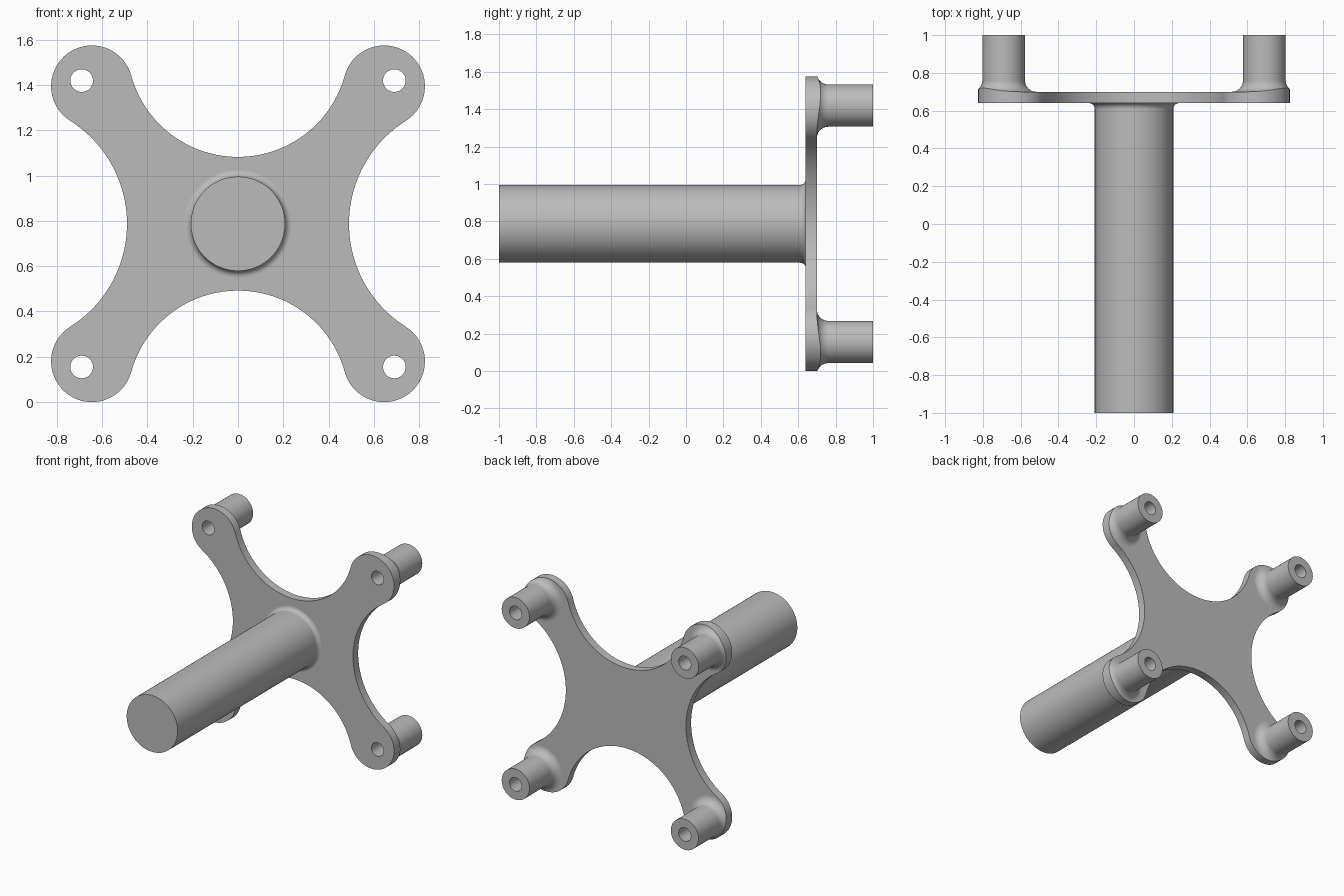
import bpy, bmesh
from math import sin, cos, pi, atan2, hypot, radians
from mathutils import Matrix

if "Cube" in bpy.data.objects:
    bpy.data.objects.remove(bpy.data.objects["Cube"])

CZ = 0.787                       # height of the shaft axis
FRONT, BACK, END = 0.64, 0.70, 1.0   # plate faces and boss ends along y
LOBE, LOBE_R = (0.645, 0.607), 0.18
BOSS, BOSS_R, HOLE_R = (0.69, 0.632), 0.113, 0.05

steel = bpy.data.materials.new("satin grey")
steel.use_nodes = True
steel.diffuse_color = (0.5, 0.5, 0.5, 1)
steel.node_tree.nodes["Principled BSDF"].inputs["Base Color"].default_value = (0.5, 0.5, 0.5, 1)


def make_object(name, bm):
    bmesh.ops.remove_doubles(bm, verts=bm.verts, dist=1e-5)
    bmesh.ops.recalc_face_normals(bm, faces=bm.faces)
    mesh = bpy.data.meshes.new(name)
    bm.to_mesh(mesh)
    bm.free()
    mesh.materials.append(steel)
    ob = bpy.data.objects.new(name, mesh)
    bpy.context.collection.objects.link(ob)
    return ob


def lathe(name, profile, x=0, z=0, steps=64):
    """Turn a (radius, y) profile around an axis along y."""
    bm = bmesh.new()
    vs = [bm.verts.new((r, y, 0)) for r, y in profile]
    edges = [bm.edges.new(p) for p in zip(vs, vs[1:])]
    bmesh.ops.spin(bm, geom=vs + edges, cent=(0, 0, 0), axis=(0, 1, 0),
                   angle=2 * pi, steps=steps, use_merge=True)
    bmesh.ops.translate(bm, verts=bm.verts, vec=(x, 0, z + CZ))
    return make_object(name, bm)


def arc(c, r, a, b, n):
    return [(c[0] + r * cos(a + (b - a) * i / n), c[1] + r * sin(a + (b - a) * i / n))
            for i in range(n + 1)]


def fillet(r, y, size, side, n=10):
    """Concave flare from a cylinder of radius r out to a plane at y."""
    pts = arc((r + size, y + side * size), size, pi, pi + side * pi / 2, n)
    return pts


def boolean(ob, tool, operation):
    mod = ob.modifiers.new(operation.title(), 'BOOLEAN')
    mod.operation, mod.object, mod.solver = operation, tool, 'EXACT'
    bpy.context.view_layer.objects.active = ob
    bpy.ops.object.modifier_apply(modifier=mod.name)
    bpy.data.objects.remove(tool)


def finish(ob):
    bpy.ops.object.select_all(action='DESELECT')
    ob.select_set(True)
    bpy.context.view_layer.objects.active = ob
    bpy.ops.object.shade_smooth_by_angle(angle=radians(30))
    mod = ob.modifiers.new("Weighted Normals", 'WEIGHTED_NORMAL')
    mod.weight, mod.keep_sharp = 100, True


def notch_radius(waist, along, across):
    """Radius of a notch through the waist that is tangent to the lobe."""
    d = waist - along
    return (across ** 2 + d ** 2 - LOBE_R ** 2) / (2 * (LOBE_R - d))


# Plate outline: one quadrant of tangent arcs, mirrored twice
lx, lz = LOBE
r1, r2 = notch_radius(0.295, lz, lx), notch_radius(0.49, lx, lz)
c1, c2 = (0, 0.295 + r1), (0.49 + r2, 0)
quarter = arc(c1, r1, -pi / 2, atan2(lz - c1[1], lx), 20)
quarter += arc(LOBE, LOBE_R, atan2(c1[1] - lz, -lx), atan2(-lz, c2[0] - lx), 36)[1:]
quarter += arc(c2, r2, atan2(lz, lx - c2[0]), pi, 20)[1:]
half = quarter + [(x, -z) for x, z in quarter[-2::-1]]
outline = half + [(-x, z) for x, z in half[-2:0:-1]]

bm = bmesh.new()
face = bm.faces.new([bm.verts.new((x, FRONT, z + CZ)) for x, z in outline])
wall = bmesh.ops.extrude_face_region(bm, geom=[face])
bmesh.ops.translate(bm, vec=(0, 0.5, 0),
                    verts=[g for g in wall["geom"] if isinstance(g, bmesh.types.BMVert)])
outline_tool = make_object("outline_tool", bm)

# Bracket: slab with four flared bosses, trimmed to the outline, then drilled
bm = bmesh.new()
bmesh.ops.create_cube(bm, size=1, matrix=Matrix.Translation((0, BACK - 0.1, CZ))
                      @ Matrix.Diagonal((2, 0.2, 2, 1)))
bracket = make_object("bracket_plate", bm)
corners = [(sx * BOSS[0], sz * BOSS[1]) for sx in (-1, 1) for sz in (-1, 1)]
flare = fillet(BOSS_R, BACK, 0.06, 1)
boss_profile = [(0, END), (BOSS_R, END)] + flare
boss_profile += [(flare[-1][0], BACK - 0.03), (0, BACK - 0.03)]
for x, z in corners:
    boolean(bracket, lathe("boss", boss_profile, x, z), 'UNION')
boolean(bracket, outline_tool, 'INTERSECT')
for x, z in corners:
    drill = [(0, 0.5), (HOLE_R, 0.5), (HOLE_R, 1.2), (0, 1.2)]
    boolean(bracket, lathe("drill", drill, x, z, 40), 'DIFFERENCE')
finish(bracket)

# Shaft: long cylinder flaring into the plate
flare = fillet(0.208, FRONT, 0.03, -1)
shaft = lathe("shaft", [(0, -1), (0.208, -1)] + flare
              + [(flare[-1][0], FRONT + 0.02), (0, FRONT + 0.02)], steps=72)
finish(shaft)
